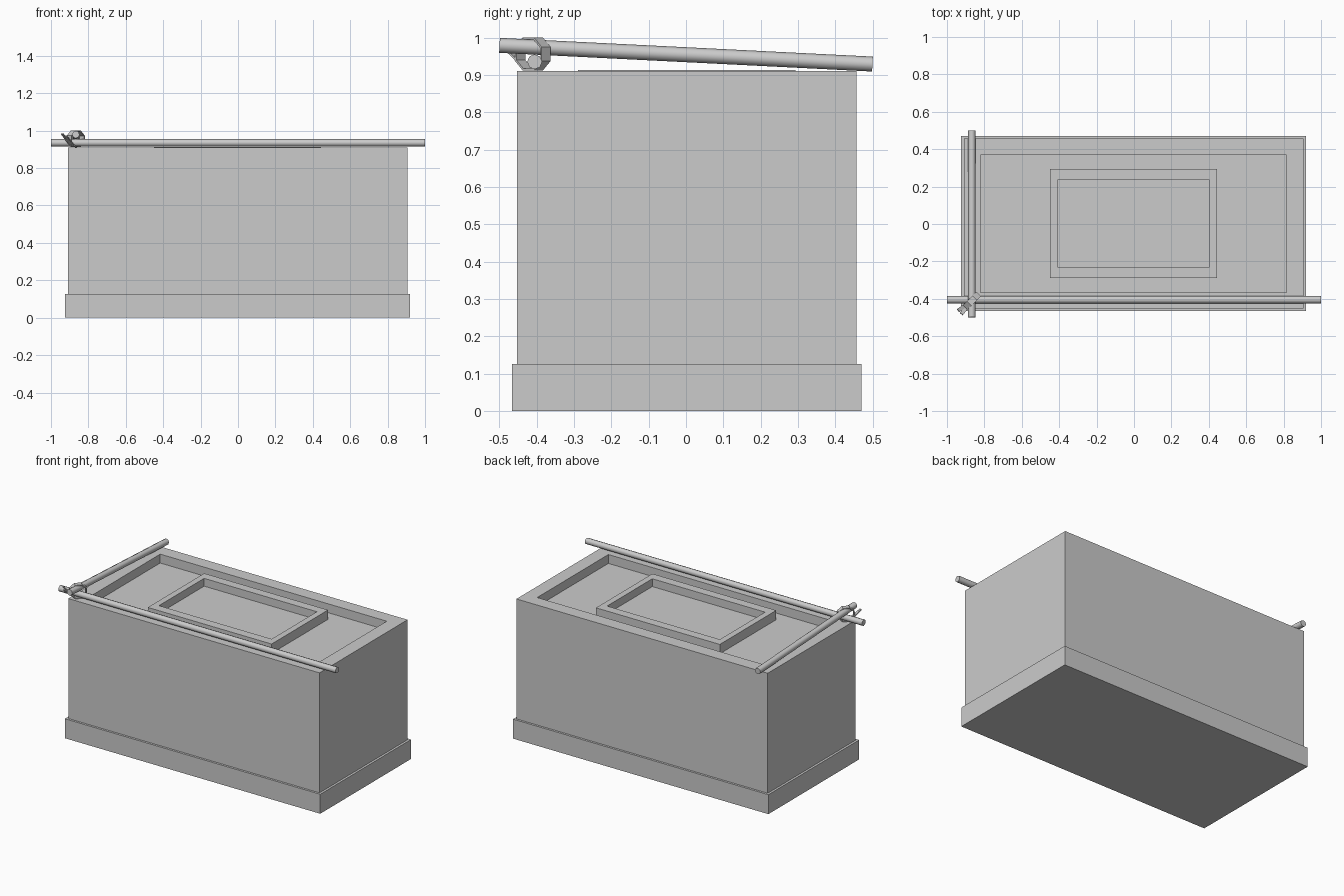
import bpy, bmesh
from math import cos, sin, pi, radians
from mathutils import Vector

if "Cube" in bpy.data.objects:
    bpy.data.objects.remove(bpy.data.objects["Cube"])

CX, CY = -0.002, 0.002


def finish(name, bm, smooth=False):
    bmesh.ops.recalc_face_normals(bm, faces=bm.faces)
    me = bpy.data.meshes.new(name)
    bm.to_mesh(me)
    bm.free()
    ob = bpy.data.objects.new(name, me)
    bpy.context.collection.objects.link(ob)
    if smooth:
        bpy.ops.object.select_all(action='DESELECT')
        ob.select_set(True)
        bpy.context.view_layer.objects.active = ob
        bpy.ops.object.shade_smooth_by_angle(angle=radians(50))
    return ob


def stepped_box(name, steps):
    """Closed shell through concentric rectangles (half x, half y, z)."""
    bm = bmesh.new()
    rings = [[bm.verts.new((CX + sx * hx, CY + sy * hy, z))
              for sx, sy in ((-1, -1), (1, -1), (1, 1), (-1, 1))]
             for hx, hy, z in steps]
    for a, b in zip(rings, rings[1:]):
        for i in range(4):
            j = (i + 1) % 4
            bm.faces.new((a[i], a[j], b[j], b[i]))
    bm.faces.new(rings[0])
    bm.faces.new(rings[-1])
    return finish(name, bm)


def rod(name, start, end, radius, sides=8):
    a, b = Vector(start), Vector(end)
    d = b - a
    bm = bmesh.new()
    bmesh.ops.create_cone(bm, cap_ends=True, segments=sides, radius1=radius,
                          radius2=radius, depth=d.length)
    q = d.to_track_quat('Z', 'Y')
    for v in bm.verts:
        v.co = q @ v.co + (a + b) / 2
    return finish(name, bm, True)


def strap(name, centre, profile, width, thick, closed, turn):
    """Flat band following (s, z) points in a vertical plane turned about z."""
    along = Vector((cos(turn), sin(turn), 0))
    side = Vector((-sin(turn), cos(turn), 0))
    c = Vector(centre)
    pts = [Vector(p) for p in profile]
    n = len(pts)
    bm = bmesh.new()
    rows = []
    for i, p in enumerate(pts):
        prev = pts[i - 1] if closed or i else p
        nxt = pts[(i + 1) % n] if closed or i < n - 1 else p
        t = (nxt - prev).normalized()
        nrm = Vector((t.y, -t.x)) * thick / 2
        rows.append([bm.verts.new(c + along * (p.x + o * nrm.x)
                                  + Vector((0, 0, p.y + o * nrm.y)) + side * w * width / 2)
                     for o, w in ((1, -1), (1, 1), (-1, 1), (-1, -1))])
    for k in range(n if closed else n - 1):
        a, b = rows[k], rows[(k + 1) % n]
        for i in range(4):
            j = (i + 1) % 4
            bm.faces.new((a[i], a[j], b[j], b[i]))
    if not closed:
        bm.faces.new(rows[0])
        bm.faces.new(rows[-1])
    return finish(name, bm)


# Plinth, walls and recessed top in one stepped shell
stepped_box("chest_body", [
    (0.922, 0.468, 0.0), (0.922, 0.468, 0.127), (0.907, 0.454, 0.127),
    (0.907, 0.454, 0.91), (0.818, 0.367, 0.91), (0.818, 0.367, 0.852)])

# Raised tray in the middle of the recess
stepped_box("raised_panel", [
    (0.447, 0.291, 0.845), (0.447, 0.291, 0.913),
    (0.407, 0.233, 0.913), (0.407, 0.233, 0.862)])

# Two crossed poles
rod("long_pole", (-1, -0.405, 0.935), (1, -0.405, 0.935), 0.02)
rod("short_pole", (-0.867, -0.499, 0.979), (-0.867, 0.499, 0.929), 0.02)

# Diagonal lashing around the crossing, with two loose tails
cross = (-0.867, -0.41, 0.956)
loop = [(0.052 * cos(2 * pi * (i + 0.5) / 8), 0.045 * sin(2 * pi * (i + 0.5) / 8))
        for i in range(8)]
strap("lashing_loop", cross, loop, 0.034, 0.006, True, radians(45))
for i, a in enumerate((36, 52)):
    strap("lashing_tail_%d" % (i + 1), cross,
          [(-0.03, -0.035), (-0.055, -0.012), (-0.09, 0.028 - 0.012 * i)],
          0.02, 0.005, False, radians(a))
